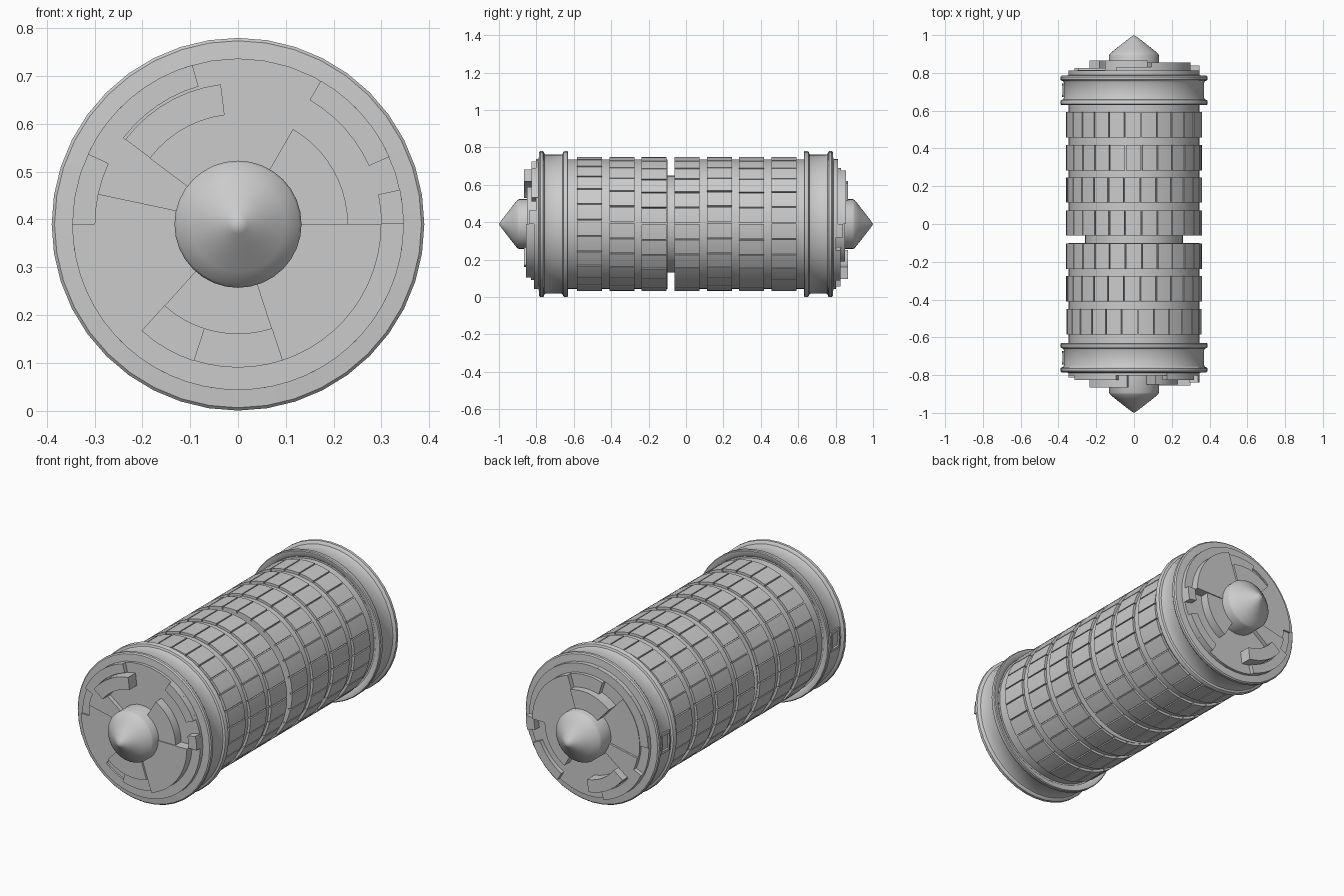
import bpy, bmesh, math, random

if "Cube" in bpy.data.objects:
    bpy.data.objects.remove(bpy.data.objects["Cube"])

random.seed(4)
CZ = 0.39  # height of the long axis


def finish(bm, name, angle=35):
    bmesh.ops.recalc_face_normals(bm, faces=bm.faces[:])
    me = bpy.data.meshes.new(name)
    bm.to_mesh(me)
    bm.free()
    ob = bpy.data.objects.new(name, me)
    bpy.context.collection.objects.link(ob)
    bpy.ops.object.select_all(action='DESELECT')
    ob.select_set(True)
    bpy.context.view_layer.objects.active = ob
    bpy.ops.object.shade_smooth_by_angle(angle=math.radians(angle))
    return ob


def lathe(name, profile, n=40, closed=False):
    """Revolve (radius, y) points around the long axis."""
    bm = bmesh.new()
    rings = []
    for r, y in profile:
        if r < 1e-5:
            rings.append([bm.verts.new((0, y, CZ))])
        else:
            rings.append([bm.verts.new((r * math.cos(2 * math.pi * i / n), y,
                                        CZ + r * math.sin(2 * math.pi * i / n))) for i in range(n)])
    pairs = list(zip(rings, rings[1:])) + ([(rings[-1], rings[0])] if closed else [])
    for a, b in pairs:
        for i in range(n):
            j = (i + 1) % n
            quad = [a[i % len(a)], a[j % len(a)], b[j % len(b)], b[i % len(b)]]
            bm.faces.new(list(dict.fromkeys(quad)))
    return finish(bm, name)


def sector(bm, r0, r1, a0, a1, y0, y1, flip=1, steps=1):
    """Add a solid arc block; angles in degrees, flip=-1 mirrors it in z."""
    rows = []
    for i in range(steps + 1):
        a = math.radians(a0 + (a1 - a0) * i / steps)
        c, s = math.cos(a), math.sin(a) * flip
        rows.append([bm.verts.new((r * c, y, CZ + r * s))
                     for r, y in ((r0, y0), (r1, y0), (r1, y1), (r0, y1))])
    for p, q in zip(rows, rows[1:]):
        for k in range(4):
            m = (k + 1) % 4
            bm.faces.new((p[k], p[m], q[m], q[k]))
    bm.faces.new(rows[0])
    bm.faces.new(rows[-1][::-1])


# inner core and the two ring sleeves, leaving the deep gap off centre
lathe("core", [(0, -0.7), (0.26, -0.7), (0.26, 0.7), (0, 0.7)])
for name, a, b in (("front_sleeve", -0.64, -0.10), ("back_sleeve", -0.062, 0.64)):
    lathe(name, [(0.255, a), (0.346, a), (0.346, b), (0.255, b)], 52, True)

# seven dial rings, each with raised tiles
TILES = 26
for k, yc in enumerate((0.525, 0.35, 0.18, 0.005, -0.17, -0.342, -0.517)):
    bm = bmesh.new()
    phase = random.uniform(0, 4)
    step = 360 / TILES
    for i in range(TILES):
        a = phase + i * step
        sector(bm, 0.338, 0.359, a + 0.5, a + step - 0.5, yc - 0.067, yc + 0.067, steps=2)
    finish(bm, f"dial_ring_{k + 1}", 20)

# raised blocks of the end face: inner radius, outer radius, start, end, height
BLOCKS = [
    (0.12, 0.23, 0, 60, 0.85),
    (0.23, 0.295, 97, 143, 0.865),
    (0.12, 0.30, 143, 168, 0.825),
    (0.12, 0.30, 168, 228, 0.815),
    (0.12, 0.23, 228, 288, 0.865),
    (0.23, 0.30, 252, 288, 0.83),
    (0.12, 0.30, 288, 360, 0.855),
    (0.30, 0.347, 24, 60, 0.825),
    (0.30, 0.347, 106, 155, 0.825),
    (0.30, 0.347, 0, 12, 0.84),
    (0.30, 0.347, 180, 360, 0.812),
]
for side, s in (("front", -1), ("back", 1)):
    # flange with two rounded rims and a recessed band
    lathe(side + "_flange", [(r, s * y) for r, y in (
        (0.30, 0.64), (0.355, 0.64), (0.365, 0.632), (0.386, 0.63), (0.39, 0.634),
        (0.39, 0.65), (0.386, 0.656), (0.375, 0.66), (0.371, 0.668), (0.371, 0.748),
        (0.375, 0.756), (0.386, 0.76), (0.39, 0.765), (0.39, 0.779), (0.384, 0.785),
        (0.347, 0.788), (0.347, 0.803), (0, 0.803))], 40)
    # pattern of arc blocks, turned half round for the back
    bm = bmesh.new()
    for r0, r1, a0, a1, h in BLOCKS:
        sector(bm, r0, r1, a0, a1, s * 0.79, s * h, flip=-s, steps=max(2, int((a1 - a0) / 6)))
    finish(bm, side + "_face_blocks")
    # pointed end knob
    lathe(side + "_knob", [(r, s * y) for r, y in (
        (0.133, 0.79), (0.133, 0.892), (0.128, 0.902), (0.10, 0.925),
        (0.055, 0.96), (0.02, 0.987), (0, 1.0))], 32)
    # small marker frame on the left of the band
    bm = bmesh.new()
    for y0, y1, a0, a1 in ((0.672, 0.682, 172, 188), (0.734, 0.744, 172, 188),
                           (0.682, 0.734, 172, 174), (0.682, 0.734, 186, 188)):
        sector(bm, 0.36, 0.38, a0, a1, s * y0, s * y1, steps=2)
    finish(bm, side + "_band_marker")
